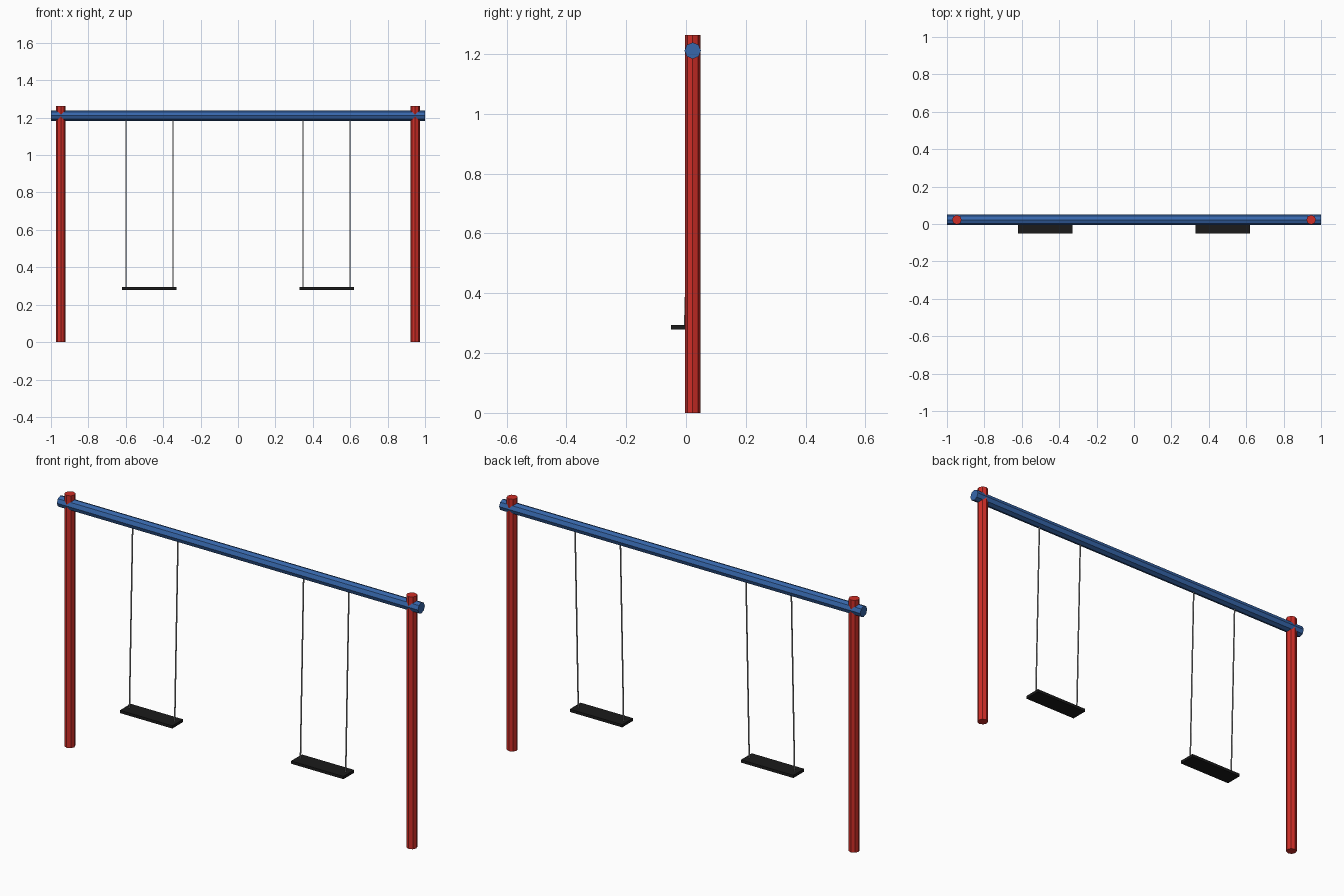
import bpy
import math
from mathutils import Vector

if "Cube" in bpy.data.objects:
    bpy.data.objects.remove(bpy.data.objects["Cube"])

BEAM_Y, BEAM_Z = 0.0225, 1.211
SEAT_Y, SEAT_Z = -0.0075, 0.2865


def material(name, rgb):
    m = bpy.data.materials.new(name)
    m.diffuse_color = (*rgb, 1.0)
    m.use_nodes = True
    m.node_tree.nodes["Principled BSDF"].inputs["Base Color"].default_value = m.diffuse_color
    return m


RED = material("red paint", (0.62, 0.027, 0.020))
BLUE = material("blue paint", (0.038, 0.135, 0.41))
BLACK = material("black rubber", (0.011, 0.011, 0.011))
STEEL = material("grey steel", (0.33, 0.33, 0.33))


def rod(name, start, end, radius, sides, mat):
    """Flat-sided cylinder between two points."""
    a, b = Vector(start), Vector(end)
    axis = b - a
    bpy.ops.mesh.primitive_cylinder_add(
        vertices=sides, radius=radius, depth=axis.length, location=(a + b) / 2)
    ob = bpy.context.object
    ob.rotation_euler = axis.to_track_quat('Z', 'Y').to_euler()
    ob.name = name
    ob.data.materials.append(mat)
    return ob


def box(name, center, size, mat):
    bpy.ops.mesh.primitive_cube_add(size=1, location=center)
    ob = bpy.context.object
    ob.scale = size
    bpy.ops.object.transform_apply(location=False, rotation=False, scale=True)
    ob.name = name
    ob.data.materials.append(mat)
    return ob


# Top beam
rod("top_beam", (-1, BEAM_Y, BEAM_Z), (1, BEAM_Y, BEAM_Z), 0.0275, 8, BLUE)

for side, label in ((-1, "left"), (1, "right")):
    # Upright post
    x = side * 0.947
    rod(label + "_post", (x, BEAM_Y, 0), (x, BEAM_Y, 1.263), 0.0255, 8, RED)

    # Swing seat
    box(label + "_seat", (side * 0.474, SEAT_Y, SEAT_Z), (0.29, 0.085, 0.014), BLACK)

    # Chains, leaning slightly forward from the beam to the seat
    for cx, pos in ((0.348, "inner"), (0.599, "outer")):
        rod(f"{label}_{pos}_chain", (side * cx, SEAT_Y + 0.004, SEAT_Z),
            (side * cx, BEAM_Y, BEAM_Z), 0.0035, 8, STEEL)
